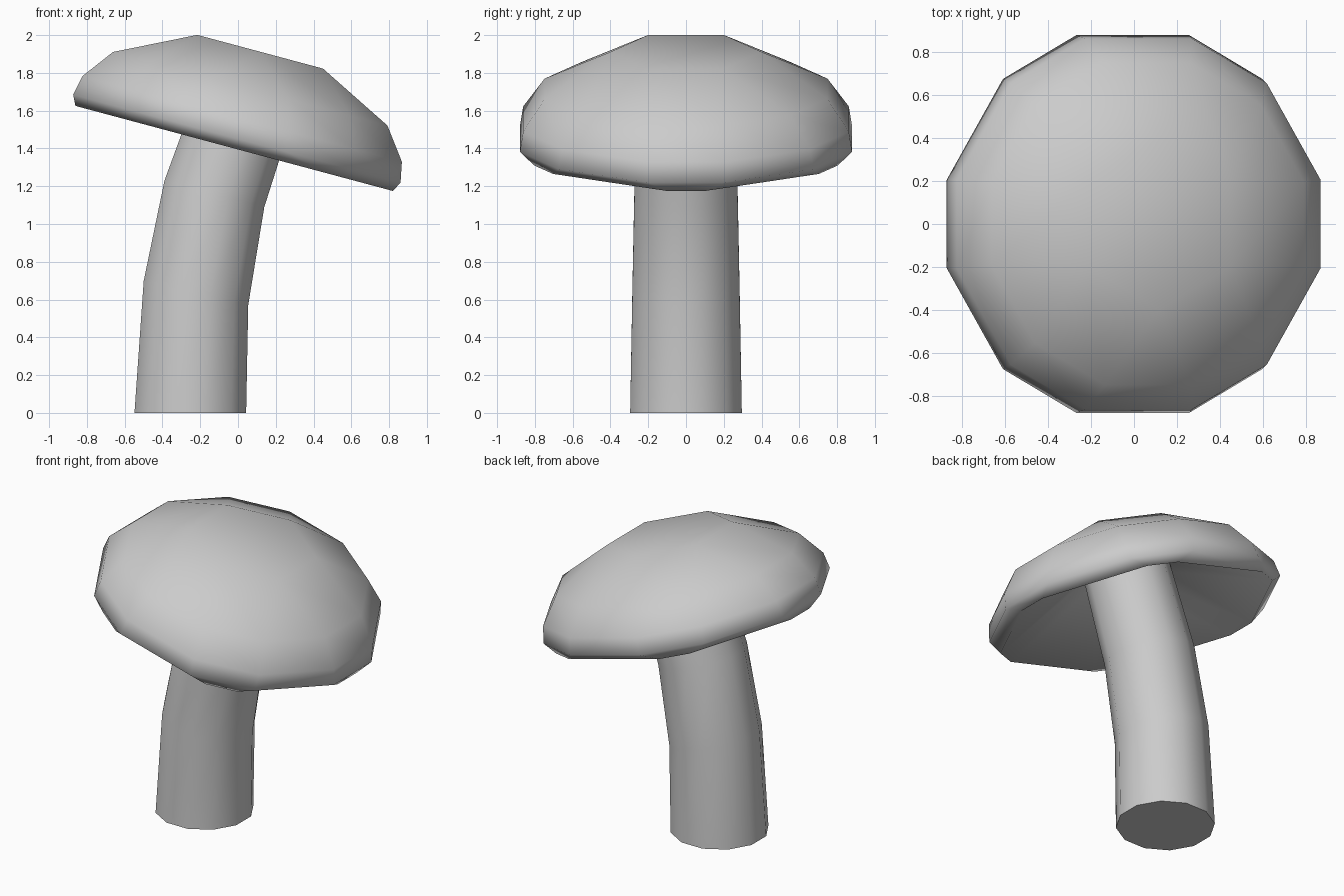
import bpy, bmesh
from math import sin, cos, radians
from mathutils import Matrix, Vector

if "Cube" in bpy.data.objects:
    bpy.data.objects.remove(bpy.data.objects["Cube"])


def paired_ring(radius, half, z=0):
    """Twelve points: six pairs, each pair spread by +-half degrees."""
    return [Vector((radius * cos(radians(60 * k + s * half)),
                    radius * sin(radians(60 * k + s * half)), z))
            for k in range(6) for s in (-1, 1)]


def loft(name, rings, sharp_angle):
    """Skin a stack of rings, closing the first ring with one flat face."""
    bm = bmesh.new()
    loops = [[bm.verts.new(p) for p in ring] for ring in rings]
    for a, b in zip(loops, loops[1:]):
        n = len(a)
        for i in range(n):
            j = (i + 1) % n
            bm.faces.new((a[i], a[j], b[j], b[i]))
    bm.faces.new(list(reversed(loops[0])))
    bmesh.ops.remove_doubles(bm, verts=bm.verts, dist=0.001)
    mesh = bpy.data.meshes.new(name)
    bm.to_mesh(mesh)
    bm.free()
    obj = bpy.data.objects.new(name, mesh)
    bpy.context.collection.objects.link(obj)
    bpy.ops.object.select_all(action='DESELECT')
    obj.select_set(True)
    bpy.context.view_layer.objects.active = obj
    bpy.ops.object.shade_smooth_by_angle(angle=radians(sharp_angle))
    return obj


def place(points, x, z, tilt):
    m = Matrix.Translation((x, 0, z)) @ Matrix.Rotation(radians(tilt), 4, 'Y')
    return [m @ p for p in points]


# Bent stem: (x, z, tilt, radius), running up into the hollow cap
stem_path = [(-0.2525, 0, 0, 0.306), (-0.2225, 0.635, 13, 0.294),
             (-0.125, 1.16, 15, 0.283), (0.06, 1.70, 15, 0.27)]
loft("stem", [place(paired_ring(r, 15), x, z, t) for x, z, t, r in stem_path], 40)

# Tilted cap: (radius, half spread, height), from top over the rim to the
# conical hollow underneath
cap_profile = [(0.398, 30, 0.53), (0.777, 14.5, 0.327), (0.9, 13.3, 0.161),
               (0.92, 12.8, 0.054), (0.876, 6.5, 0), (0.26, 15, 0.30)]
cap = loft("cap", [place(paired_ring(r, h, z), -0.02, 1.40, 15)
                   for r, h, z in cap_profile], 80)
cap.data.flip_normals()
